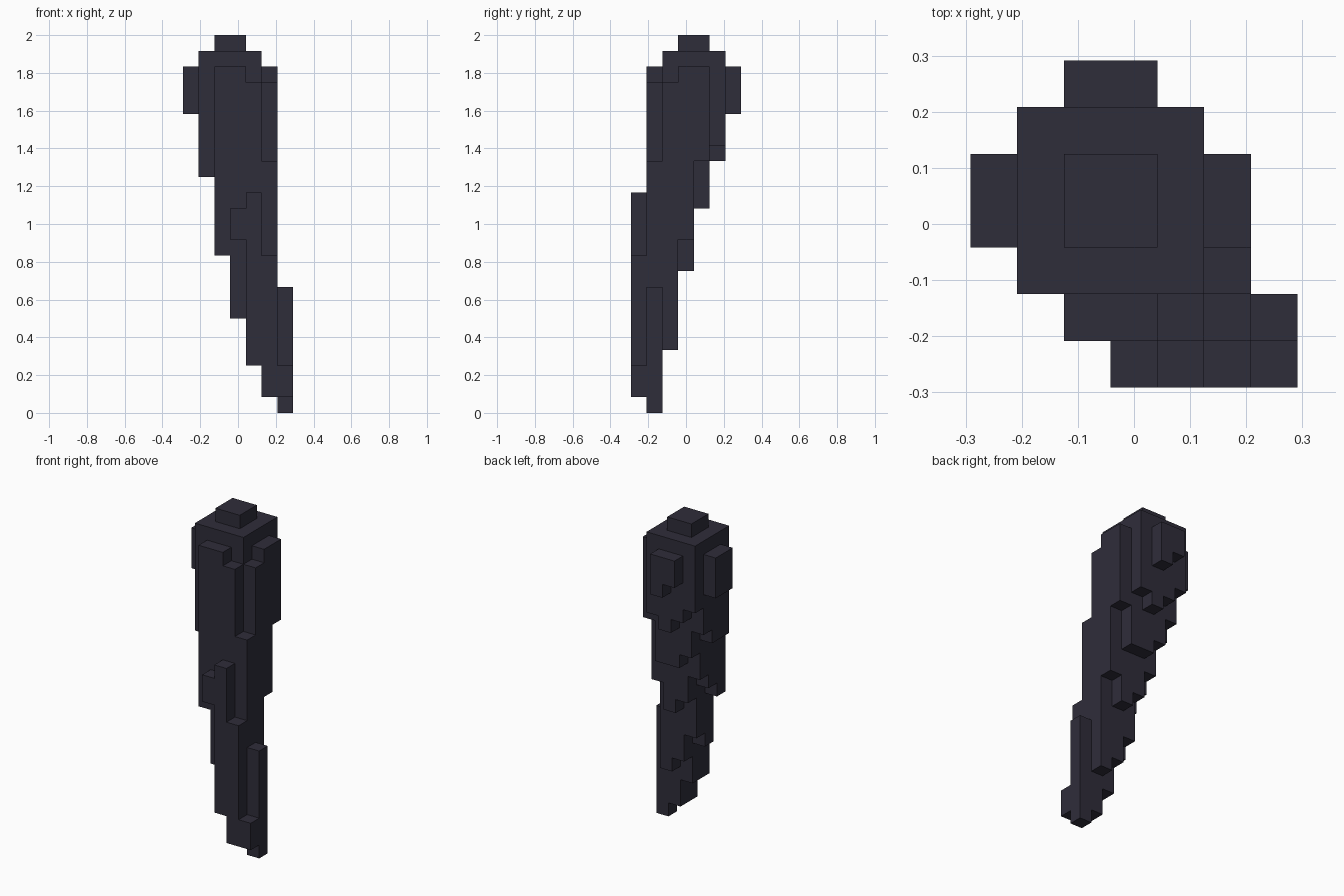
import bpy
import bmesh
from mathutils import Vector

default_cube = bpy.data.objects.get("Cube")
if default_cube:
    bpy.data.objects.remove(default_cube, do_unlink=True)

UNIT = 1 / 12          # edge length of one block
HALF_WIDTH = 3.5       # half of the footprint, in blocks

# Rows from front to back: first column, then (bottom, top) of each column
ROWS = [
    (3, [(11, 13), (3, 14), (1, 10), (1, 3)]),
    (2, [(10, 22), (6, 22), (3, 21), (1, 16), (0, 8)]),
    (1, [(15, 23), (11, 23), (7, 23), (5, 23), (4, 21)]),
    (0, [(19, 22), (15, 23), (12, 24), (10, 24), (9, 23), (11, 22)]),
    (0, [(19, 22), (16, 23), (14, 24), (13, 24), (13, 23), (16, 22)]),
    (1, [(18, 23), (17, 23), (16, 23), (17, 23)]),
    (2, [(20, 22), (19, 22)]),
]


def make_material(name, colour):
    material = bpy.data.materials.new(name)
    material.use_nodes = True
    material.diffuse_color = colour
    for node in material.node_tree.nodes:
        if node.type == 'BSDF_PRINCIPLED':
            node.inputs["Base Color"].default_value = colour
    return material


def filled_blocks(rows):
    """Turn the column spans into a set of occupied block positions."""
    blocks = set()
    for y, (first, columns) in enumerate(rows):
        for x, (bottom, top) in enumerate(columns, first):
            blocks.update((x, y, z) for z in range(bottom, top))
    return blocks


def add_block_side(bm, block, axis, direction):
    """Add one square side of a block, wound so that it faces outwards."""
    normal = Vector((0, 0, 0))
    normal[axis] = direction
    side_u = Vector((0, 0, 0))
    side_u[(axis + 1) % 3] = 1
    side_v = normal.cross(side_u)
    middle = Vector(block) + Vector((.5, .5, .5)) + normal / 2
    corners = [(-1, -1), (1, -1), (1, 1), (-1, 1)]
    verts = []
    for u, v in corners:
        point = middle + side_u * u / 2 + side_v * v / 2
        point -= Vector((HALF_WIDTH, HALF_WIDTH, 0))
        verts.append(bm.verts.new(point * UNIT))
    bm.faces.new(verts)


def build_shell(name, blocks, material):
    """Build only the outer skin of the blocks and merge its flat areas."""
    bm = bmesh.new()
    for block in sorted(blocks):
        for axis in range(3):
            for direction in (-1, 1):
                neighbour = list(block)
                neighbour[axis] += direction
                if tuple(neighbour) not in blocks:
                    add_block_side(bm, block, axis, direction)
    bmesh.ops.remove_doubles(bm, verts=bm.verts[:], dist=UNIT / 100)
    bmesh.ops.dissolve_limit(bm, angle_limit=0.01,
                             verts=bm.verts[:], edges=bm.edges[:])
    mesh = bpy.data.meshes.new(name)
    bm.to_mesh(mesh)
    bm.free()
    mesh.materials.append(material)
    shell = bpy.data.objects.new(name, mesh)
    bpy.context.collection.objects.link(shell)
    return shell


# Slanted, tapering spike of blocks
dark_slate = make_material("dark slate", (0.028, 0.026, 0.042, 1))
build_shell("tapered_spike", filled_blocks(ROWS), dark_slate)
